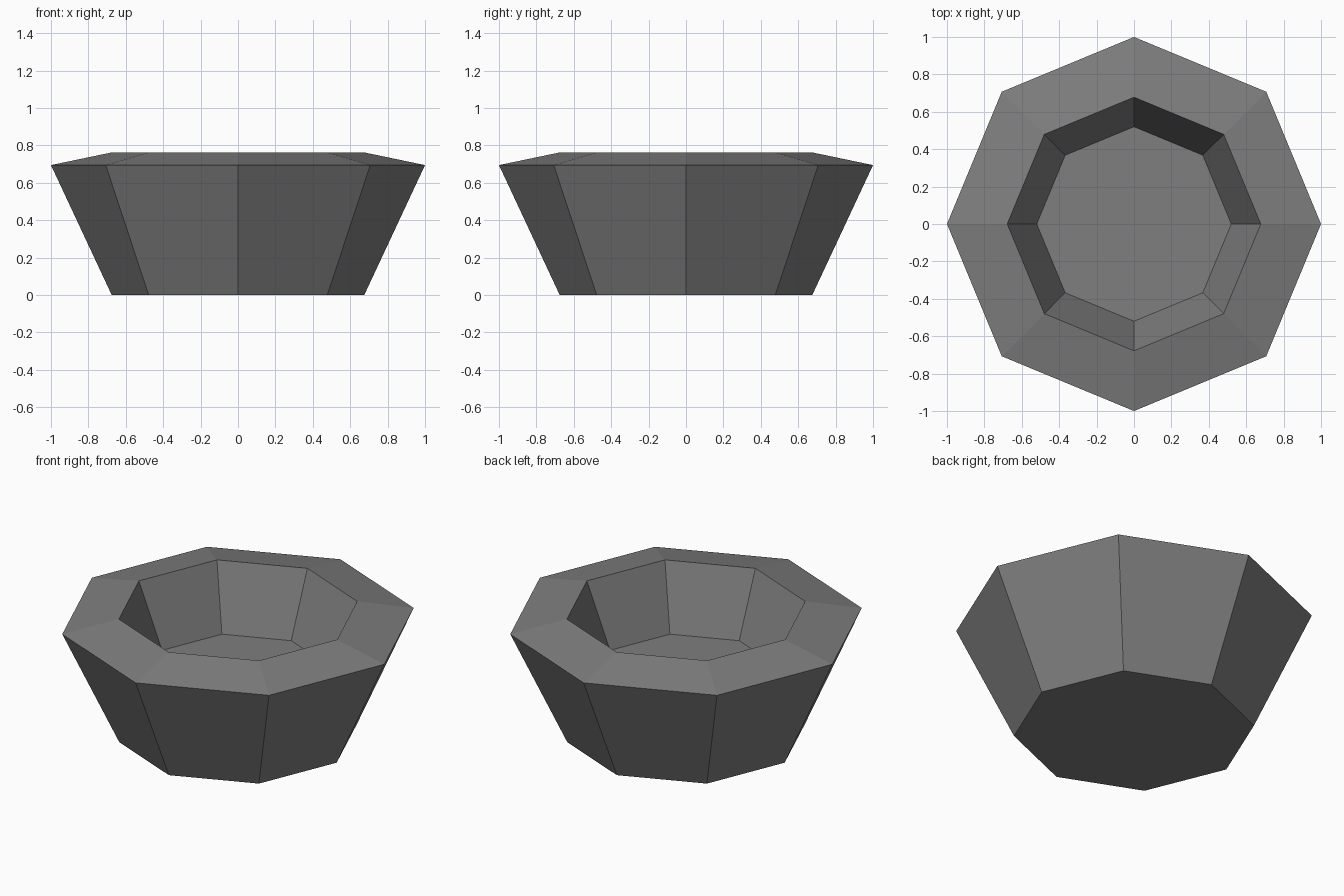
import bpy, bmesh
from math import sin, cos, tau

if "Cube" in bpy.data.objects:
    bpy.data.objects.remove(bpy.data.objects["Cube"])

SIDES = 8
# (radius, height) from the base, up over the rim, down to the inner floor
PROFILE = [(0.675, 0.0), (1.0, 0.695), (0.678, 0.762), (0.52, 0.375)]

stone = bpy.data.materials.new("grey stone")
stone.diffuse_color = (0.21, 0.21, 0.21, 1)
stone.use_nodes = True
stone.node_tree.nodes["Principled BSDF"].inputs["Base Color"].default_value = stone.diffuse_color

# octagonal bowl: revolve the profile and close base and floor
bm = bmesh.new()
rings = [[bm.verts.new((r * cos(tau * i / SIDES), r * sin(tau * i / SIDES), z))
          for i in range(SIDES)] for r, z in PROFILE]
for low, high in zip(rings, rings[1:]):
    for i in range(SIDES):
        j = (i + 1) % SIDES
        bm.faces.new((low[i], low[j], high[j], high[i]))
bm.faces.new(rings[0][::-1])
bm.faces.new(rings[-1])
bmesh.ops.recalc_face_normals(bm, faces=bm.faces)

mesh = bpy.data.meshes.new("bowl")
bm.to_mesh(mesh)
bm.free()
mesh.materials.append(stone)
bpy.context.collection.objects.link(bpy.data.objects.new("bowl", mesh))
